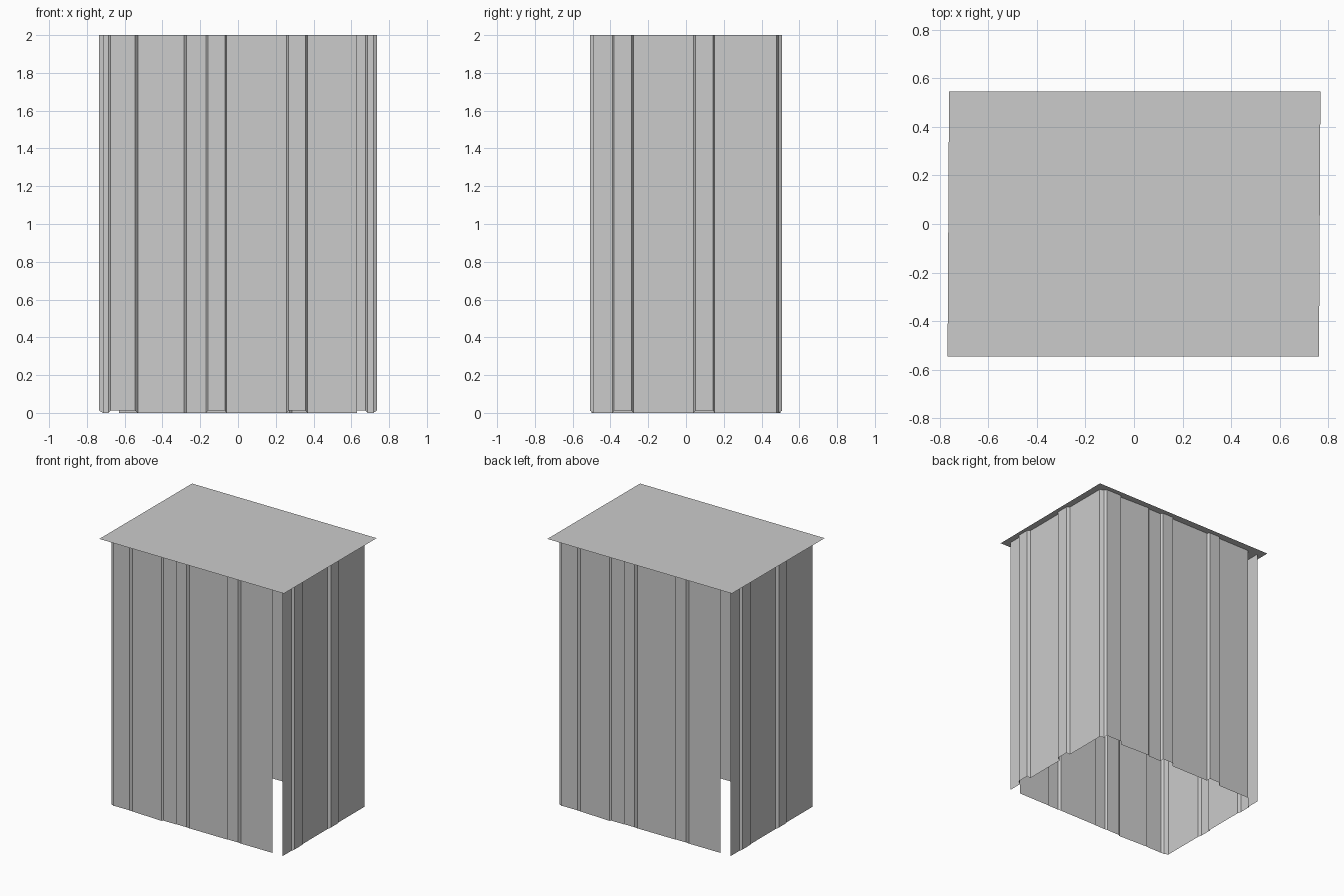
import bpy, math

if "Cube" in bpy.data.objects:
    bpy.data.objects.remove(bpy.data.objects["Cube"])

TOP, LIFT = 2.0, 0.012   # wall height; ribs stop slightly above the ground


def make_object(name, verts, faces):
    mesh = bpy.data.meshes.new(name)
    mesh.from_pydata(verts, [], faces)
    mesh.update()
    ob = bpy.data.objects.new(name, mesh)
    bpy.context.collection.objects.link(ob)
    return ob


def sheet(name, path, turned):
    """Extrude an open plan profile of (x, y, is_rib) into a thin sheet."""
    s = -1 if turned else 1
    n = len(path)
    verts = [(s * x, s * y, LIFT if rib else 0) for x, y, rib in path]
    verts += [(s * x, s * y, TOP) for x, y, rib in path]
    faces = [(i, i + 1, n + i + 1, n + i) for i in range(n - 1)]
    return make_object(name, verts, faces)


def rib(a, b, slope=0.01):
    """Along-wall positions and raised flags of one trapezoid rib."""
    return [(a, 0), (a + slope, 1), (b - slope, 1), (b, 0)]


# Long wall: bevelled corner, wide corner rib, then two ribs
F, R = -0.49, -0.508
long_wall = [(-0.715, -0.41, 0), (-0.715, -0.478, 0), (-0.685, F, 0),
             (-0.675, R, 1), (-0.545, R, 1), (-0.53, F, 0),
             (-0.285, -0.5, 0), (-0.273, F, 0)]
for a, b in ((-0.17, -0.06), (0.257, 0.367)):
    long_wall += [(x, R if up else F, up) for x, up in rib(a, b)]
long_wall.append((0.63, F, 0))

# Short wall: flat sheet with two ribs
short_wall = [(0.715, -0.493, 0)]
for a, b in ((-0.39, -0.278), (0.04, 0.152)):
    short_wall += [(0.735 if up else 0.715, y, up) for y, up in rib(a, b)]
short_wall.append((0.715, 0.41, 0))

# The shed repeats under a half turn
sheet("front_wall", long_wall, False)
sheet("back_wall", long_wall, True)
sheet("right_wall", short_wall, False)
sheet("left_wall", short_wall, True)

# Flat overhanging roof sheet, very slightly skewed
make_object("roof", [(-0.768, -0.545, TOP), (0.762, -0.545, TOP),
                     (0.768, 0.545, TOP), (-0.762, 0.545, TOP)], [(0, 1, 2, 3)])
